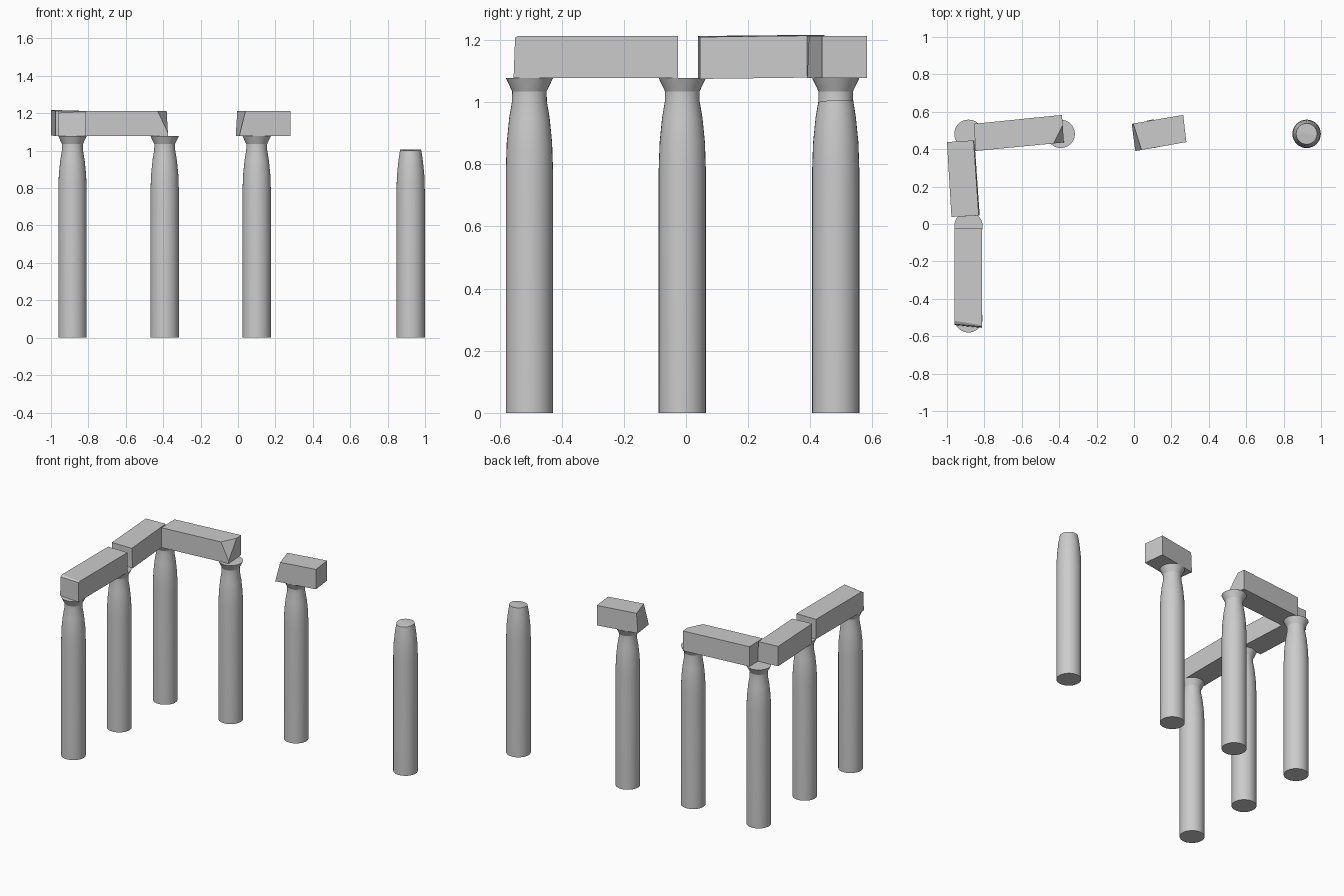
import bpy, bmesh, math
from mathutils import Vector

if "Cube" in bpy.data.objects:
    bpy.data.objects.remove(bpy.data.objects["Cube"])

SIDES = 32
Z0, Z1 = 1.078, 1.213          # underside and top of the lintels
SHAFT = [(0.076, 0), (0.076, 0.78), (0.073, 0.87), (0.065, 0.95), (0.056, 1.003)]
CAPITAL = [(0.0555, 1.035), (0.076, Z0)]


def finish(bm, name, smooth=False):
    bmesh.ops.recalc_face_normals(bm, faces=bm.faces)
    mesh = bpy.data.meshes.new(name)
    bm.to_mesh(mesh)
    bm.free()
    ob = bpy.data.objects.new(name, mesh)
    bpy.context.collection.objects.link(ob)
    if smooth:
        bpy.ops.object.select_all(action='DESELECT')
        ob.select_set(True)
        bpy.context.view_layer.objects.active = ob
        bpy.ops.object.shade_smooth_by_angle(angle=math.radians(25))
    return ob


def column(name, x, y, profile, broken=False):
    bm = bmesh.new()
    rings = []
    for r, z in profile:
        rings.append([bm.verts.new((x + r * math.cos(2 * math.pi * i / SIDES),
                                    y + r * math.sin(2 * math.pi * i / SIDES), z))
                      for i in range(SIDES)])
    for a, b in zip(rings, rings[1:]):
        for i in range(SIDES):
            j = (i + 1) % SIDES
            bm.faces.new((a[i], a[j], b[j], b[i]))
    bm.faces.new(rings[0][::-1])
    top, h = rings[-1], SIDES // 2
    if broken:
        # fractured top: two faces meeting along a diagonal ridge
        k = SIDES - 1
        for v in top:
            d = (v.co.y - y) + 0.2 * (v.co.x - x)
            v.co.z += 0.004 - 0.12 * max(0.0, -d)
        bm.faces.new([top[(k + i) % SIDES] for i in range(h + 1)])
        bm.faces.new([top[(k + h + i) % SIDES] for i in range(h + 1)])
    else:
        bm.faces.new(top)
    return finish(bm, name, True)


def lintel(name, bottom, top=None, lift=(0, 0, 0, 0), chips=()):
    """Block from a plan outline; chips are (point, outward normal) cuts."""
    bm = bmesh.new()
    lo = [bm.verts.new((x, y, Z0 + d)) for (x, y), d in zip(bottom, lift)]
    hi = [bm.verts.new((x, y, Z1 + d)) for (x, y), d in zip(top or bottom, lift)]
    bm.faces.new(lo[::-1])
    bm.faces.new(hi)
    for i in range(4):
        j = (i + 1) % 4
        bm.faces.new((lo[i], lo[j], hi[j], hi[i]))
    for co, no in chips:
        bmesh.ops.bisect_plane(bm, geom=bm.verts[:] + bm.edges[:] + bm.faces[:],
                               plane_co=Vector(co), plane_no=Vector(no), clear_outer=True)
        bmesh.ops.holes_fill(bm, edges=[e for e in bm.edges if e.is_boundary], sides=0)
    return finish(bm, name)


# Standing columns in an L-shaped row
spots = [(-0.885, -0.504), (-0.885, -0.012), (-0.885, 0.482), (-0.392, 0.482), (0.1, 0.482)]
for n, (x, y) in enumerate(spots, 1):
    column(f"column_{n}", x, y, SHAFT + CAPITAL)

# Broken column without its capital
column("broken_column", 0.923, 0.482, SHAFT, broken=True)

# Side lintels
lintel("front_side_lintel",
       [(-0.96, -0.54), (-0.813, -0.555), (-0.813, -0.025), (-0.96, -0.025)],
       [(-0.96, -0.535), (-0.813, -0.55), (-0.813, -0.025), (-0.96, -0.025)],
       chips=[((-0.885, -0.53, Z1), (-0.1, -0.6, 1))])
lintel("rear_side_lintel",
       [(-0.976, 0.038), (-0.825, 0.045), (-0.853, 0.447), (-1.0, 0.438)],
       [(-0.976, 0.038), (-0.83, 0.045), (-0.858, 0.447), (-1.0, 0.438)],
       lift=(0, -0.003, 0.002, 0.004))

# Back lintels with fractured ends
lintel("back_lintel",
       [(-0.85, 0.39), (-0.375, 0.436), (-0.385, 0.583), (-0.853, 0.536)],
       chips=[((-0.43, 0.431, Z1), (1, -0.5, 0.45))])
lintel("broken_back_lintel",
       [(0.007, 0.39), (0.28, 0.438), (0.263, 0.583), (-0.012, 0.535)],
       [(0.04, 0.396), (0.28, 0.438), (0.263, 0.583), (-0.004, 0.537)])
